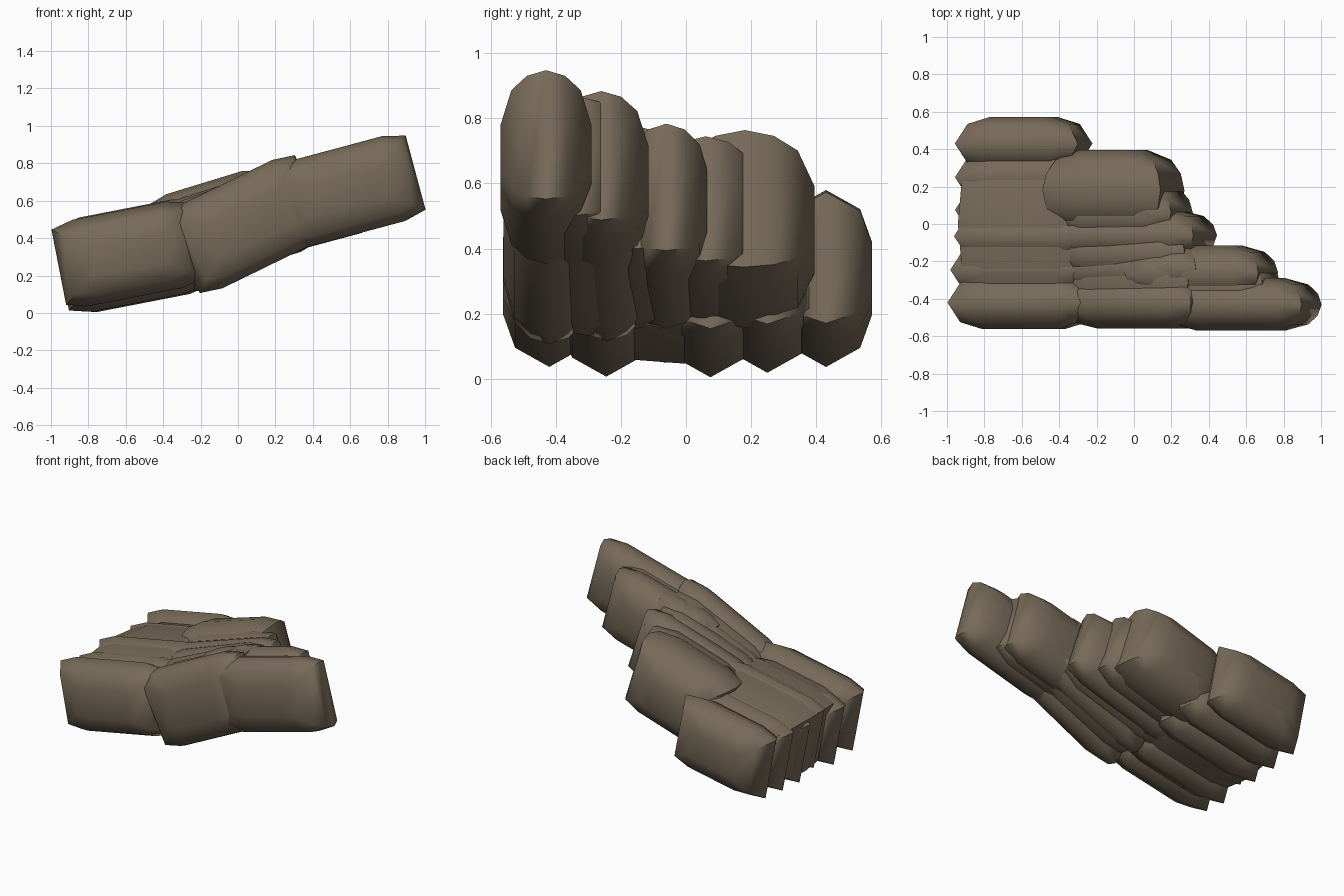
import bpy, bmesh, math

if "Cube" in bpy.data.objects:
    bpy.data.objects.remove(bpy.data.objects["Cube"])

mat = bpy.data.materials.new("brown rock")
mat.diffuse_color = (0.185, 0.145, 0.10, 1)
mat.use_nodes = True
mat.node_tree.nodes["Principled BSDF"].inputs["Base Color"].default_value = mat.diffuse_color

POINTED = ((-1, 0.165), (-0.74, 0.06), (0, 0), (0.74, 0.06), (1, 0.165))
ROUNDED = ((-1, 0.165), (-0.76, 0.06), (-0.42, 0.017), (0, 0),
           (0.42, 0.017), (0.76, 0.06), (1, 0.165))


def stone(name, cx, cz, y, half_len, half_w, tilt, half_t=0.235, profile=ROUNDED):
    """Pillow-shaped stone: octagonal side profile, inset toward both y faces."""
    c, s = math.cos(math.radians(tilt)), math.sin(math.radians(tilt))
    bm = bmesh.new()
    rings = []
    for f, inset in profile:
        a, t = half_len - inset, half_t - inset * 0.85
        k = 1 - inset * 2
        ca, ct = 0.12 * k, 0.03 * k
        outline = [(a, -t + ct), (a, t - ct), (a - ca, t), (-a + ca, t),
                   (-a, t - ct), (-a, -t + ct), (-a + ca, -t), (a - ca, -t)]
        rings.append([bm.verts.new((cx + u * c - v * s, y + f * half_w, cz + u * s + v * c))
                      for u, v in outline])
    for r0, r1 in zip(rings, rings[1:]):
        for i in range(8):
            j = (i + 1) % 8
            bm.faces.new((r0[i], r0[j], r1[j], r1[i]))
    bm.faces.new(rings[0])
    bm.faces.new(rings[-1])
    bmesh.ops.recalc_face_normals(bm, faces=bm.faces)
    me = bpy.data.meshes.new(name)
    bm.to_mesh(me)
    bm.free()
    me.materials.append(mat)
    ob = bpy.data.objects.new(name, me)
    bpy.context.collection.objects.link(ob)
    bpy.ops.object.select_all(action='DESELECT')
    ob.select_set(True)
    bpy.context.view_layer.objects.active = ob
    bpy.ops.object.shade_smooth_by_angle(angle=math.radians(62))


# Low end: six parallel stones side by side (y, x shift, z shift, half length)
for i, (y, dx, dz, hl) in enumerate([(-0.42, 0, 0, 0.375), (-0.245, 0.015, -0.03, 0.375),
                                     (-0.065, 0.035, 0.012, 0.375), (0.075, 0.04, -0.032, 0.375),
                                     (0.25, 0.04, -0.018, 0.375), (0.43, 0.0, -0.008, 0.335)]):
    stone(f"low_stone_{i + 1}", -0.59 + dx, 0.316 + dz, y, hl, 0.142, 11, profile=POINTED)

# Middle: steeper front pair, gentler rear pair
stone("middle_front_stone", 0.05, 0.475, -0.42, 0.39, 0.14, 26, 0.25)
stone("middle_inner_stone", 0.05, 0.47, -0.24, 0.40, 0.14, 24, 0.24)
stone("middle_center_stone", 0.0, 0.465, -0.06, 0.40, 0.135, 18)
stone("middle_rear_stone", -0.11, 0.457, 0.18, 0.33, 0.215, 17, 0.25)

# High end: long front stone and a shorter one beside it
stone("high_front_stone", 0.573, 0.649, -0.43, 0.39, 0.14, 15)
stone("high_inner_stone", 0.36, 0.59, -0.26, 0.37, 0.145, 15)

# Cores that fill the grooves between the stones
stone("low_core", -0.57, 0.312, 0.0, 0.34, 0.52, 11, 0.228)
stone("middle_front_core", 0.05, 0.47, -0.30, 0.36, 0.22, 25, 0.235)
stone("middle_center_core", 0.0, 0.465, -0.15, 0.36, 0.16, 20, 0.23)
stone("middle_rear_core", -0.05, 0.46, 0.06, 0.32, 0.17, 17, 0.23)
stone("high_core", 0.42, 0.60, -0.34, 0.33, 0.17, 15, 0.22)
